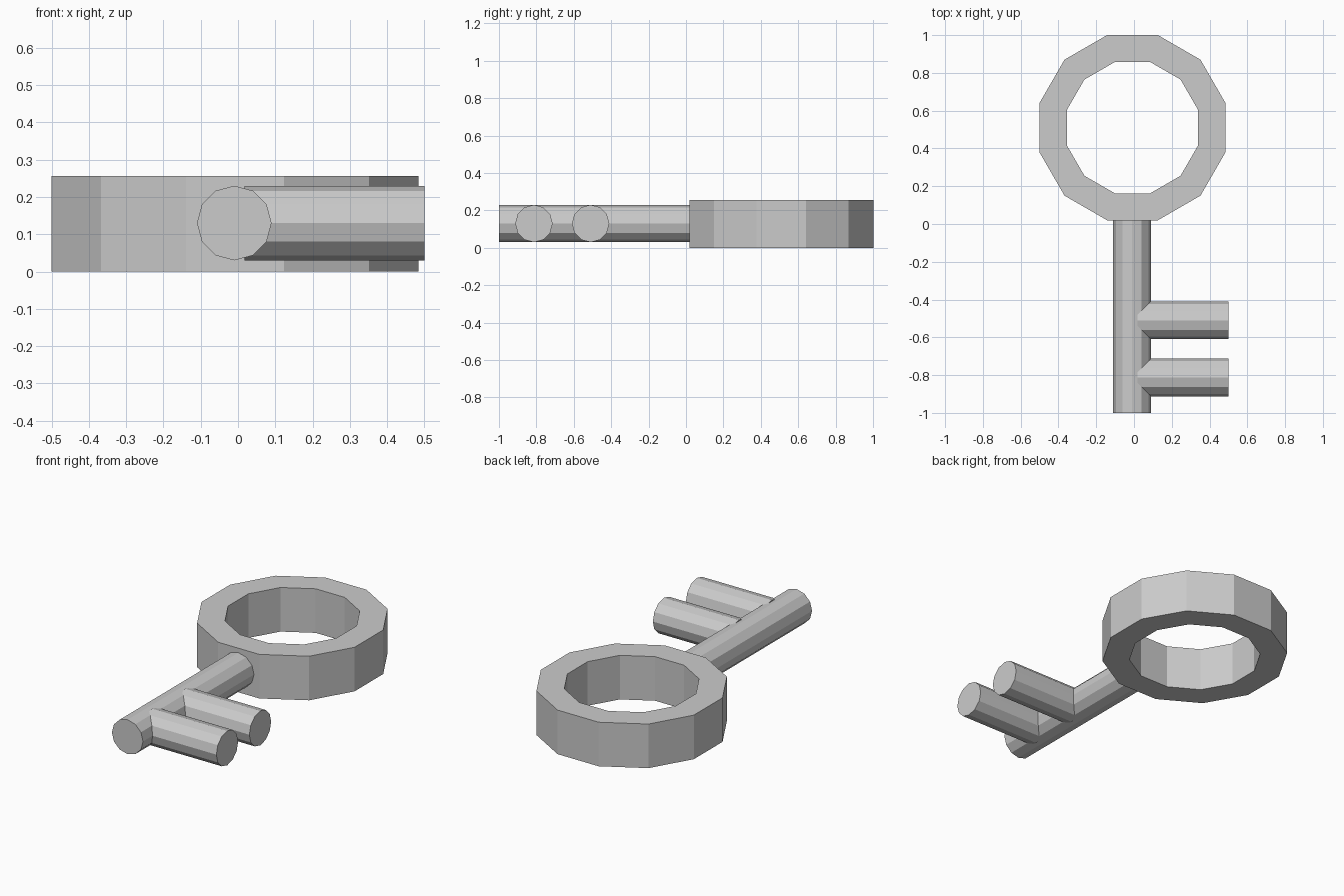
import bpy, bmesh
from math import cos, sin, pi, radians
from mathutils import Vector

if "Cube" in bpy.data.objects:
    bpy.data.objects.remove(bpy.data.objects["Cube"])

SIDES = 12
AXIS_Z = 0.13


def make_object(name, bm):
    bmesh.ops.recalc_face_normals(bm, faces=bm.faces[:])
    mesh = bpy.data.meshes.new(name)
    bm.to_mesh(mesh)
    bm.free()
    obj = bpy.data.objects.new(name, mesh)
    bpy.context.collection.objects.link(obj)
    return obj


def rod(name, start, end, radius):
    """Capped twelve-sided rod along x or y, with corners on its horizontal axis."""
    start, end = Vector(start), Vector(end)
    along = (end - start).normalized()
    up = Vector((0, 0, 1))
    side = along.cross(up)
    bm = bmesh.new()
    loops = []
    for p in (start, end):
        loops.append([bm.verts.new(p + radius * (side * cos(2 * pi * i / SIDES)
                                                 + up * sin(2 * pi * i / SIDES)))
                      for i in range(SIDES)])
    a, b = loops
    for i in range(SIDES):
        j = (i + 1) % SIDES
        bm.faces.new((a[i], a[j], b[j], b[i]))
    bm.faces.new(a)
    bm.faces.new(b)
    return make_object(name, bm)


def ring(name, center, outer, inner, height):
    """Flat-sided ring swept from a rectangular section."""
    bm = bmesh.new()
    section = [(outer, 0), (outer, height), (inner, height), (inner, 0)]
    rows = []
    for i in range(SIDES):
        t = 2 * pi * i / SIDES + radians(15)
        rows.append([bm.verts.new((center[0] + r * cos(t), center[1] + r * sin(t), z))
                     for r, z in section])
    for i in range(SIDES):
        a, b = rows[i], rows[(i + 1) % SIDES]
        for k in range(4):
            m = (k + 1) % 4
            bm.faces.new((a[k], b[k], b[m], a[m]))
    return make_object(name, bm)


# Ring-shaped handle
ring("key_bow", (-0.008, 0.51), 0.509, 0.36, 0.256)

# Long shaft, ending inside the handle wall
rod("key_shaft", (-0.01, -1.0, AXIS_Z), (-0.01, 0.06, AXIS_Z), 0.1)

# Two teeth pointing to the right
for n, y in enumerate((-0.51, -0.813)):
    rod(f"key_tooth_{n + 1}", (0.018, y, AXIS_Z), (0.5, y, AXIS_Z), 0.1)
